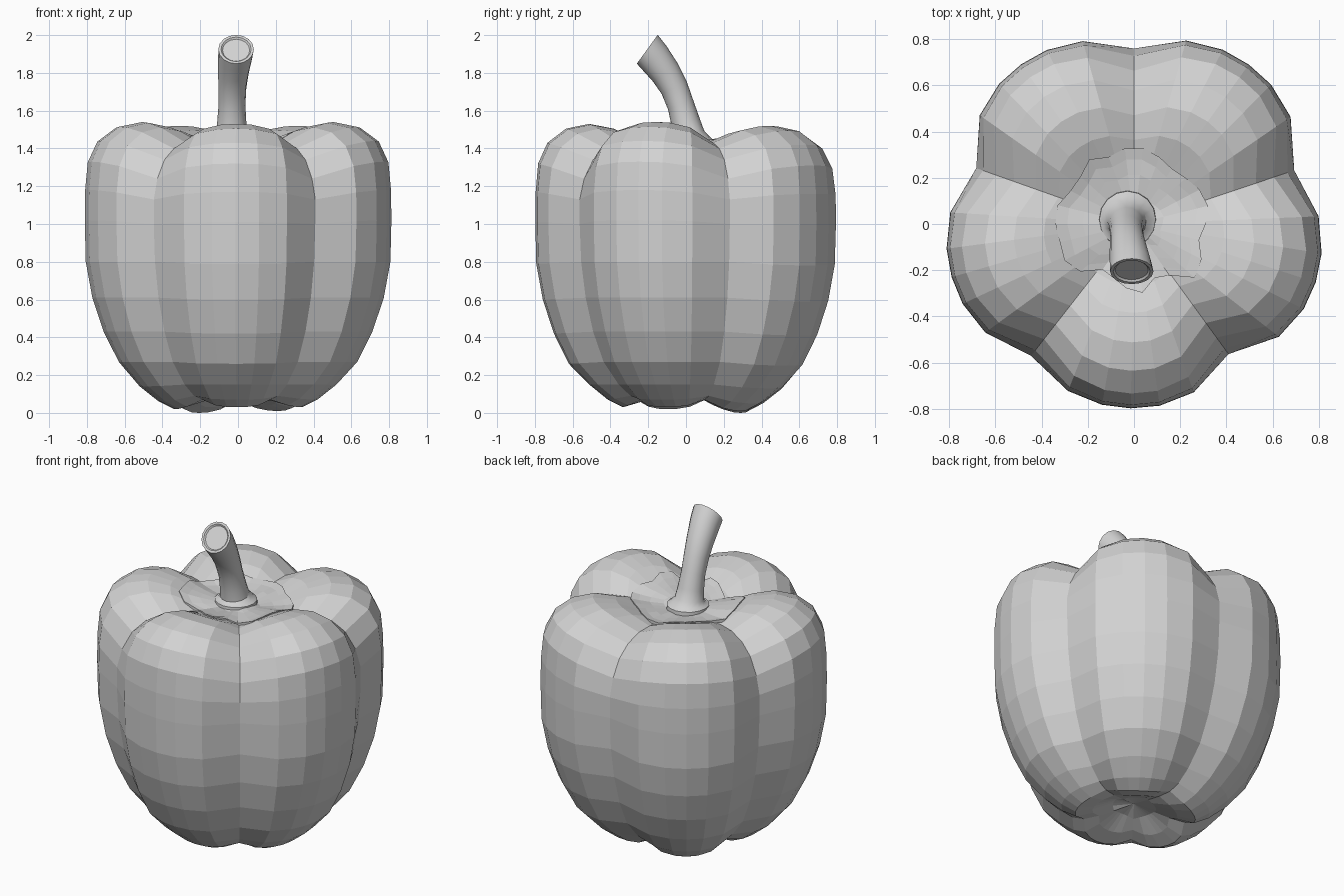
import bpy
import bmesh
from math import sin, cos, pi, radians
from mathutils import Vector
from mathutils.bvhtree import BVHTree

default_cube = bpy.data.objects.get("Cube")
if default_cube:
    bpy.data.objects.remove(default_cube, do_unlink=True)

grey = bpy.data.materials.new("plain_grey")
grey.use_nodes = True
grey.diffuse_color = (0.65, 0.65, 0.65, 1)
grey.node_tree.nodes["Principled BSDF"].inputs["Base Color"].default_value = grey.diffuse_color


def add_ring(bm, points):
    return [bm.verts.new(point) for point in points]


def bridge(bm, lower, upper):
    """Join two closed rings of equal length with quads."""
    count = len(lower)
    for i in range(count):
        j = (i + 1) % count
        bm.faces.new((lower[i], lower[j], upper[j], upper[i]))


def close_ring(bm, ring, centre):
    """Fill a ring with a fan of triangles around a centre point."""
    tip = bm.verts.new(centre)
    for i, vert in enumerate(ring):
        bm.faces.new((vert, ring[(i + 1) % len(ring)], tip))


def finish(bm, name):
    bmesh.ops.recalc_face_normals(bm, faces=bm.faces[:])
    mesh = bpy.data.meshes.new(name)
    bm.to_mesh(mesh)
    mesh.materials.append(grey)
    obj = bpy.data.objects.new(name, mesh)
    bpy.context.collection.objects.link(obj)
    return obj


# Body sections from the bottom up: lobe radius, lobe height, groove radius, groove height
SECTIONS = [
    (.12, .09, .12, .1), (.24, .03, .21, .08), (.34, 0, .3, .07), (.42, .04, .37, .09),
    (.52, .12, .45, .15), (.63, .27, .55, .27), (.71, .43, .62, .43), (.77, .61, .67, .61),
    (.805, .8, .7, .8), (.81, 1.02, .71, 1), (.808, 1.18, .71, 1.13), (.795, 1.33, .68, 1.24),
    (.745, 1.44, .62, 1.34), (.645, 1.515, .54, 1.4), (.52, 1.54, .44, 1.43),
    (.39, 1.515, .34, 1.43), (.27, 1.46, .26, 1.42), (.12, 1.43, .12, 1.42),
]
# Each groove: direction in degrees and radius scale; each lobe follows its groove
GROOVES = [(-128, 1.02), (-54, .98), (18.5, 1.03), (90, 1.07), (160.5, 1.02)]
LOBE_SCALES = [.985, 1.02, 1.05, 1.045, 1.015]
BOTTOM_LIFTS = [.03, .03, .01, 0, .02]
TOP_LIFTS = [-.01, 0, -.02, -.02, 0]
STEPS = 6


def body_ring(section):
    lobe_r, lobe_z, groove_r, groove_z = section
    lifts = BOTTOM_LIFTS if lobe_z < .2 else TOP_LIFTS
    points = []
    for k, (start, scale_a) in enumerate(GROOVES):
        end, scale_b = GROOVES[(k + 1) % len(GROOVES)]
        end += 360 if end < start else 0
        for step in range(STEPS):
            s = 2 * step / STEPS - 1
            t = s * (.7 + .3 * s * s)
            swell = 1 - abs(t) ** 2.3
            angle = radians(start + (end - start) * (t + 1) / 2)
            valley = groove_r * (scale_a + (scale_b - scale_a) * (t + 1) / 2)
            radius = valley + (lobe_r * LOBE_SCALES[k] - valley) * swell
            z = groove_z + (lobe_z + lifts[k] - groove_z) * swell
            points.append((radius * cos(angle), radius * sin(angle), z))
    return points


# Lobed body
bm = bmesh.new()
rings = [add_ring(bm, body_ring(section)) for section in SECTIONS]
for lower, upper in zip(rings, rings[1:]):
    bridge(bm, lower, upper)
close_ring(bm, rings[0], (0, 0, .13))
close_ring(bm, rings[-1], (0, 0, 1.425))
surface = BVHTree.FromBMesh(bm)
finish(bm, "pepper_body")
bm.free()

# Ragged leaf cap, draped over the hollow of the body
CAP_RADII = [.31, .33, .32, .3, .29, .31, .33, .33, .31, .34, .31, .31, .34, .34, .33,
             .34, .31, .24, .25, .28, .3, .25, .27, .35, .33, .29]


def drape(x, y, offset):
    hit = surface.ray_cast(Vector((x, y, 3)), Vector((0, 0, -1)))[0]
    return (x, y, hit.z + offset)


def cap_ring(fraction, offset):
    points = []
    for i, radius in enumerate(CAP_RADII):
        angle = 2 * pi * i / len(CAP_RADII)
        reach = radius * fraction
        points.append(drape(reach * cos(angle), reach * sin(angle), offset))
    return points


bm = bmesh.new()
rings = [add_ring(bm, cap_ring(f, z)) for f, z in
         [(1, -.01), (1, .008), (.85, .01), (.65, .01), (.4, .01)]]
for lower, upper in zip(rings, rings[1:]):
    bridge(bm, lower, upper)
close_ring(bm, rings[-1], (0, 0, 1.44))
finish(bm, "leaf_cap")
bm.free()

# Bent stem: centre, radius and forward lean in degrees of each ring, with a hollowed cut end
STEM = [
    ((-.028, .02, 1.41), .125, 0), ((-.028, .02, 1.448), .122, 0), ((-.028, .018, 1.458), .105, 4),
    ((-.032, .012, 1.48), .085, 10), ((-.033, -.002, 1.54), .077, 14),
    ((-.032, -.028, 1.63), .071, 19), ((-.03, -.062, 1.72), .074, 25),
    ((-.024, -.108, 1.8), .081, 34), ((-.015, -.165, 1.877), .09, 47),
    ((-.01, -.205, 1.925), .094, 54), ((-.01, -.205, 1.925), .08, 54),
    ((-.01, -.199, 1.92), .072, 54),
]
SIDES = 16


def stem_ring(centre, radius, lean):
    lean = radians(lean)
    side, up = Vector((1, 0, 0)), Vector((0, cos(lean), sin(lean)))
    return [Vector(centre) + radius * (side * cos(a) + up * sin(a))
            for a in (2 * pi * i / SIDES for i in range(SIDES))]


bm = bmesh.new()
rings = [add_ring(bm, stem_ring(*entry)) for entry in STEM]
for lower, upper in zip(rings, rings[1:]):
    bridge(bm, lower, upper)
bm.faces.new(rings[0])
bm.faces.new(rings[-1])
stem = finish(bm, "stem")
bm.free()

bpy.ops.object.select_all(action="DESELECT")
stem.select_set(True)
bpy.context.view_layer.objects.active = stem
bpy.ops.object.shade_smooth_by_angle(angle=radians(35))
